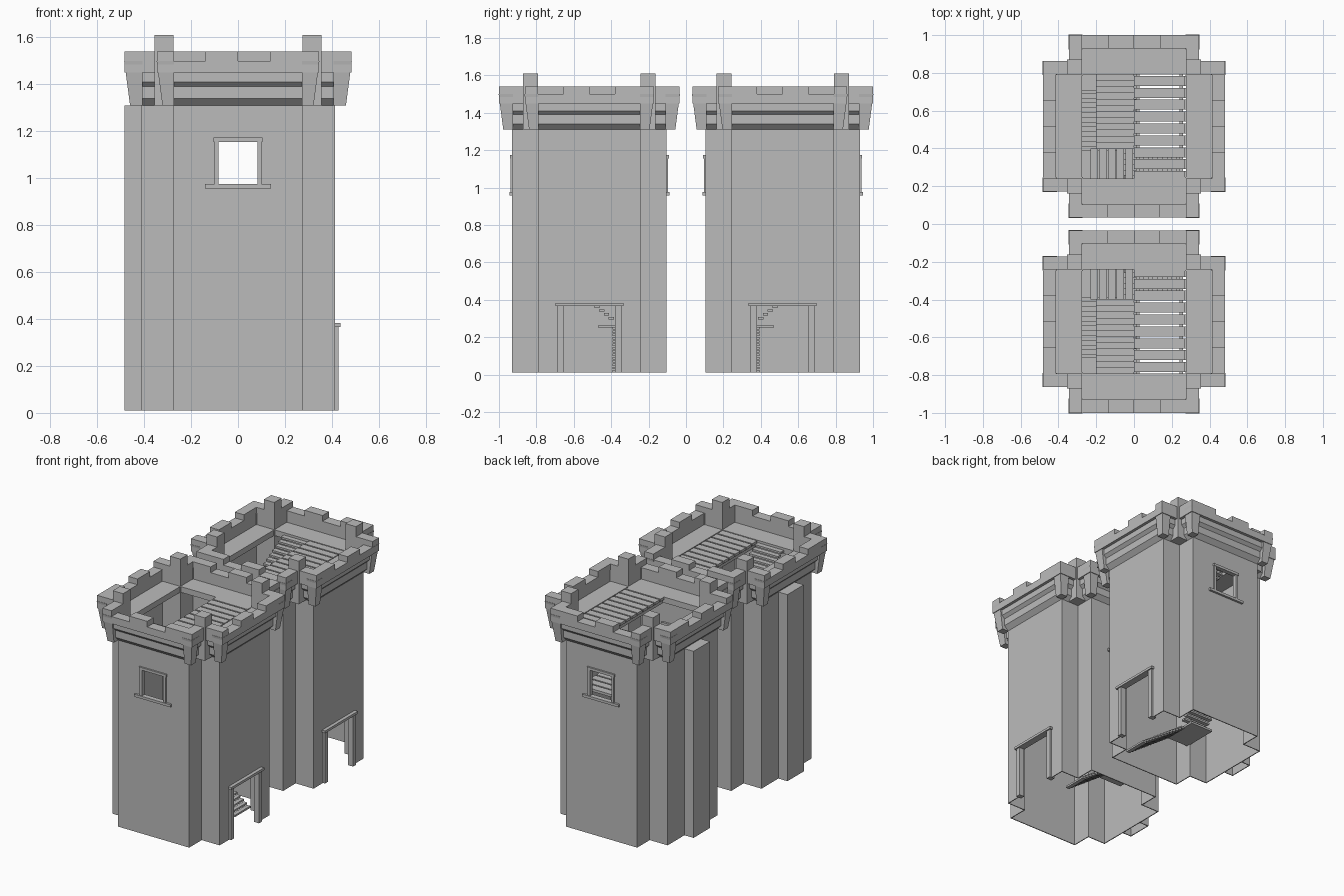
import bpy, bmesh
from mathutils import Matrix, Vector
from math import pi

cube = bpy.data.objects.get("Cube")
if cube:
    bpy.data.objects.remove(cube, do_unlink=True)

C = 0.517            # distance of each tower's centre from the middle
ARM, HALF = 0.413, 0.275   # cross-shaped plan: arm reach and half width
BASE, EAVE, DECK, RIM, TOP = 0.01, 1.31, 1.42, 1.50, 1.54
QUARTERS = range(4)

stone = bpy.data.materials.new("grey_stone")
stone.use_nodes = True
stone.diffuse_color = (0.5, 0.5, 0.5, 1)
bsdf = stone.node_tree.nodes["Principled BSDF"]
bsdf.inputs["Base Color"].default_value = (0.5, 0.5, 0.5, 1)
bsdf.inputs["Roughness"].default_value = 0.9


def finish(name, bm, mirror=True):
    """Turn a mesh around the tower centre into an object on both towers."""
    bmesh.ops.recalc_face_normals(bm, faces=bm.faces[:])
    bm.transform(Matrix.Translation((0, C, 0)))
    me = bpy.data.meshes.new(name)
    bm.to_mesh(me)
    bm.free()
    me.materials.append(stone)
    ob = bpy.data.objects.new(name, me)
    bpy.context.collection.objects.link(ob)
    if mirror:
        add_mirror(ob)
    return ob


def add_mirror(ob):
    mod = ob.modifiers.new("second_tower", "MIRROR")
    mod.use_axis = (False, True, False)
    mod.use_mirror_merge = False


def add_box(bm, lo, hi, taper=None):
    """Box from corner to corner; taper pulls the bottom's outer corner in."""
    lo, hi = Vector(lo), Vector(hi)
    verts = bmesh.ops.create_cube(bm, size=1)["verts"]
    for v in verts:
        v.co = (lo + hi) / 2 + v.co * (hi - lo)
        if taper and v.co.z < (lo.z + hi.z) / 2:
            v.co.x = min(v.co.x, hi.x - taper)
            v.co.y = min(v.co.y, hi.y - taper)
    return verts


def boxes(name, items, turns=(0,), flips=(1,), taper=None, mirror=True):
    """One object from several boxes, repeated by quarter turns and x flips."""
    bm = bmesh.new()
    for k in turns:
        for f in flips:
            for lo, hi in items:
                verts = add_box(bm, lo, hi, taper)
                for v in verts:
                    v.co.x *= f
                bmesh.ops.rotate(bm, verts=verts, matrix=Matrix.Rotation(k * pi / 2, 3, "Z"))
    return finish(name, bm, mirror)


def cross_ring(bm, offset, z):
    """Twelve points of the cross-shaped plan, grown by an offset."""
    a, b = ARM + offset, HALF + offset
    ring = []
    for k in QUARTERS:
        rot = Matrix.Rotation(k * pi / 2, 3, "Z")
        ring += [bm.verts.new(rot @ Vector(p)) for p in ((a, -b, z), (a, b, z), (b, b, z))]
    return ring


def loft(bm, rings):
    """Closed band of faces through the rings."""
    for r, s in zip(rings, rings[1:] + rings[:1]):
        for i in range(len(r)):
            j = (i + 1) % len(r)
            bm.faces.new((r[i], r[j], s[j], s[i]))


# Hollow cross-shaped walls with the windows and doorway cut through
T = 0.006
bm = bmesh.new()
loft(bm, [cross_ring(bm, 0, BASE), cross_ring(bm, 0, DECK),
          cross_ring(bm, -T, DECK), cross_ring(bm, -T, BASE)])
walls = finish("tower_walls", bm, mirror=False)
cutters = [
    boxes("window_cutter", [((-0.085, -0.6, 0.975), (0.085, 0.6, 1.155))], mirror=False),
    boxes("door_cutter", [((0.3, 0.378 - C, -0.1), (0.6, 0.657 - C, 0.367))], mirror=False),
]
for cutter in cutters:
    mod = walls.modifiers.new(cutter.name, "BOOLEAN")
    mod.operation, mod.solver, mod.object = "DIFFERENCE", "EXACT", cutter
bpy.context.view_layer.update()
deps = bpy.context.evaluated_depsgraph_get()
cut_mesh = bpy.data.meshes.new_from_object(walls.evaluated_get(deps))
walls.modifiers.clear()
walls.data = cut_mesh
for cutter in cutters:
    bpy.data.objects.remove(cutter, do_unlink=True)
add_mirror(walls)

# Hollow shaft on the side away from the door
SHAFT, S = 0.09, ARM + 0.07
boxes("side_shaft", [
    ((-S, -SHAFT, BASE), (-S + T, SHAFT, EAVE)),
    ((-S, -SHAFT, BASE), (-ARM, -SHAFT + T, EAVE)),
    ((-S, SHAFT - T, BASE), (-ARM, SHAFT, EAVE)),
    ((-S, -SHAFT, EAVE - T), (-ARM, SHAFT, EAVE)),
])

# Stepped parapet swept round the plan
profile = [(0, EAVE), (0.03, 1.34), (0.03, 1.39), (0.05, 1.41), (0.05, 1.45),
           (0.07, 1.45), (0.07, RIM), (0, RIM)]
bm = bmesh.new()
loft(bm, [cross_ring(bm, o, z) for o, z in profile])
finish("parapet", bm)

# Walkway slabs in the four arms
boxes("walkway", [((-HALF, HALF, DECK - 0.04), (HALF, ARM, DECK))], QUARTERS)

# Merlons: two on each arm end, and one on each flank
OUT, SIDE = ARM + 0.07, HALF + 0.07
boxes("end_merlons", [((-HALF / 2, ARM, RIM), (0, OUT, TOP)),
                      ((HALF / 2, ARM, RIM), (HALF, OUT, TOP))], QUARTERS)
boxes("flank_merlons", [((HALF, HALF + 0.08, RIM), (SIDE, OUT, TOP))], QUARTERS, (1, -1))

# Tall posts in the inner corners, and tapered corbels under the outer ones
boxes("corner_posts", [((HALF, HALF, EAVE), (HALF + 0.08, HALF + 0.08, 1.61))], QUARTERS)
boxes("corbels", [((HALF - 0.003, ARM - 0.005, EAVE), (SIDE + 0.002, OUT + 0.002, RIM))],
      QUARTERS, (1, -1), taper=0.025)

# Window frames on both ends of each tower
F = ARM + 0.012
boxes("window_frames", [
    ((-0.14, ARM - 0.02, 0.957), (0.14, F + 0.003, 0.975)),
    ((-0.105, ARM - 0.02, 1.155), (0.105, F, 1.173)),
    ((-0.1, ARM - 0.02, 0.975), (-0.083, F - 0.003, 1.155)),
    ((0.083, ARM - 0.02, 0.975), (0.1, F - 0.003, 1.155)),
], (0, 2))

# Door frame
boxes("door_frame", [
    ((ARM - 0.025, 0.346 - C, BASE), (ARM + 0.015, 0.38 - C, 0.366)),
    ((ARM - 0.025, 0.655 - C, BASE), (ARM + 0.015, 0.688 - C, 0.366)),
    ((ARM - 0.025, 0.335 - C, 0.366), (ARM + 0.024, 0.697 - C, 0.383)),
])


def flight(name, start, end, across, count):
    """Open treads from start to end (x, y, z), each spanning 'across'."""
    start, end, half = Vector(start), Vector(end), Vector(across) / 2
    step = (end - start) / count
    run = Vector((abs(step.x), abs(step.y), 0)) * 0.55
    treads = []
    for i in range(count):
        mid = start + step * (i + 0.5)
        treads.append((mid - half - run, mid + half + run + Vector((0, 0, 0.013))))
    boxes(name, treads)


def planks(name, x0, x1, z):
    """Row of floor planks with gaps, laid across the tower."""
    boxes(name, [((x0, -0.29 + i * 0.063, z - 0.018), (x1, -0.237 + i * 0.063, z))
                 for i in range(9)])


# Stair winding up inside the tower
NEAR = -0.21
flight("lower_stair", (0.25, NEAR, 0.002), (-0.1, NEAR, 0.25), (0, 0.17, 0), 14)
flight("left_stair", (-0.18, -0.13, 0.285), (-0.18, 0.2, 0.55), (0.19, 0, 0), 13)
flight("return_stair", (-0.04, 0.2, 0.57), (-0.04, -0.26, 0.92), (0.1, 0, 0), 16)
flight("upper_stair", (-0.1, -0.117, 1.18), (-0.1, HALF, 1.4), (0.2, 0, 0), 12)
boxes("stair_landings", [
    ((-HALF, -0.3, 0.25), (-0.1, -0.05, 0.265)),
    ((-HALF, 0.19, 0.55), (0.01, HALF, 0.565)),
])

# Plank floors: upper landing, middle floor and top deck
boxes("upper_landing", [((-0.23 + i * 0.046, -0.31, 1.165), (-0.19 + i * 0.046, -0.117, 1.18))
                        for i in range(5)])
planks("middle_floor", 0.012, HALF, 0.94)
planks("top_deck", 0, HALF - 0.006, DECK)
boxes("deck_joists", [((x, -HALF, DECK - 0.045), (x + 0.02, HALF, DECK - 0.018))
                      for x in (0.01, 0.24)])
